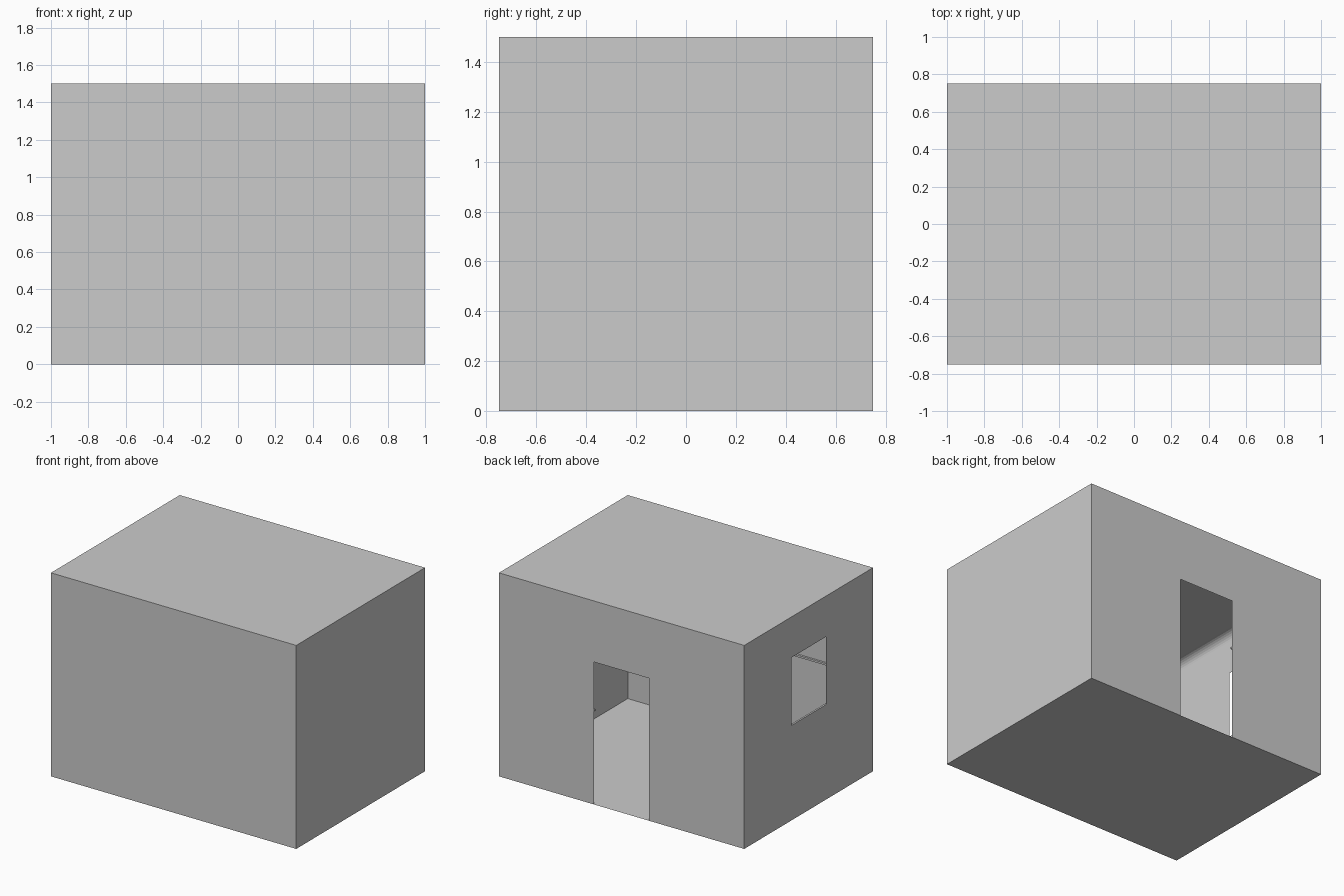
import bpy
import bmesh
import math

if "Cube" in bpy.data.objects:
    bpy.data.objects.remove(bpy.data.objects["Cube"])

X, Y, H = 1.0, 0.75, 1.5            # half width, half depth, height
DOOR_W, DOOR_H = 0.225, 1.05        # half width, height
WIN_W, WIN_LO, WIN_HI = 0.2, 0.7, 1.2


def finish(name, bm):
    bmesh.ops.remove_doubles(bm, verts=bm.verts, dist=1e-5)
    mesh = bpy.data.meshes.new(name)
    bm.to_mesh(mesh)
    bm.free()
    obj = bpy.data.objects.new(name, mesh)
    bpy.context.collection.objects.link(obj)
    return obj


def sheet(name, place, us, vs, hole=None):
    """Thin panel made of grid cells, leaving one cell open."""
    bm = bmesh.new()
    for i in range(len(us) - 1):
        for j in range(len(vs) - 1):
            if (i, j) != hole:
                corners = [(us[i], vs[j]), (us[i + 1], vs[j]),
                           (us[i + 1], vs[j + 1]), (us[i], vs[j + 1])]
                bm.faces.new([bm.verts.new(place(u, v)) for u, v in corners])
    return finish(name, bm)


def moulding(name, profile, path, closed):
    """Sweep a (depth, height) profile along the walls; path = x, y, inward x, inward y."""
    bm = bmesh.new()
    rings = [[bm.verts.new((x + dx * d, y + dy * d, z)) for d, z in profile]
             for x, y, dx, dy in path]
    if closed:
        rings.append(rings[0])
    for a, b in zip(rings, rings[1:]):
        for k in range(len(profile) - 1):
            bm.faces.new((a[k], a[k + 1], b[k + 1], b[k]))
    if not closed:
        bm.faces.new(rings[0])
        bm.faces.new(rings[-1])
    bmesh.ops.recalc_face_normals(bm, faces=bm.faces)
    return finish(name, bm)


# Room shell
sheet("floor", lambda u, v: (u, -v, 0), [-X, X], [-Y, Y])
sheet("ceiling", lambda u, v: (u, v, H), [-X, X], [-Y, Y])
sheet("front_wall", lambda u, v: (u, -Y, v), [-X, X], [0, H])
sheet("right_wall", lambda u, v: (X, u, v), [-Y, Y], [0, H])

# Back wall with doorway, left wall with window
sheet("back_wall", lambda u, v: (-u, Y, v), [-X, -DOOR_W, DOOR_W, X],
      [0, DOOR_H, H], hole=(1, 0))
sheet("left_wall", lambda u, v: (-X, -u, v), [-Y, -WIN_W, WIN_W, Y],
      [0, WIN_LO, WIN_HI, H], hole=(1, 1))

# Concave moulding under the ceiling
corners = [(X, Y, -1, -1), (X, -Y, -1, 1), (-X, -Y, 1, 1), (-X, Y, 1, -1)]
R = 0.056
cove = [(R - R * math.cos(t), H - R + R * math.sin(t))
        for t in (k * math.pi / 12 for k in range(7))]
moulding("ceiling_moulding", cove, corners, True)

# Slim wall rail at sill height, broken at the doorway
rail = [(0, 0.685), (0.015, 0.685), (0.015, 0.699), (0, 0.699)]
moulding("wall_rail", rail,
         [(DOOR_W, Y, 0, -1)] + corners + [(-DOOR_W, Y, 0, -1)], False)
